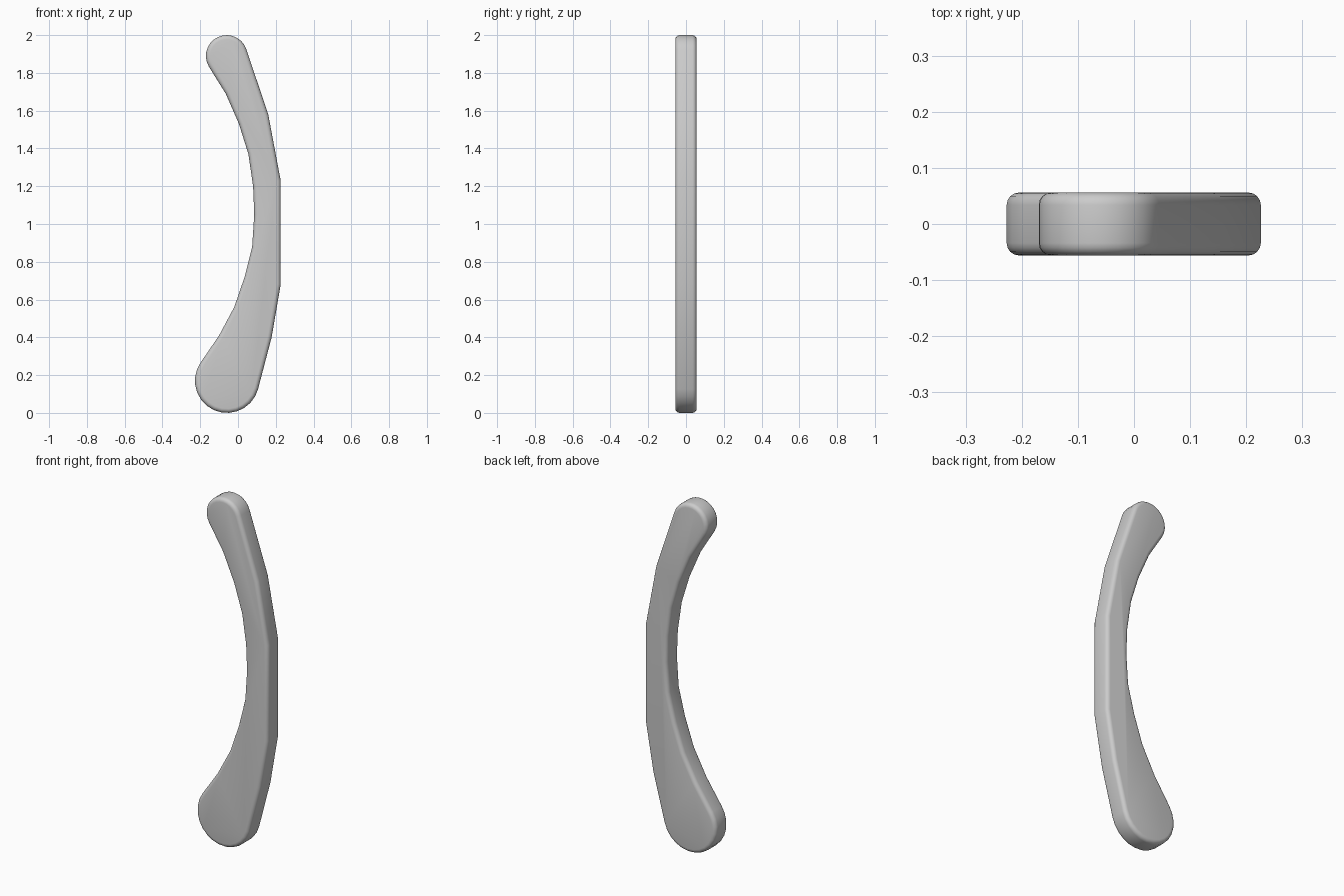
import bpy, bmesh, math

cube = bpy.data.objects.get("Cube")
if cube:
    bpy.data.objects.remove(cube, do_unlink=True)


def arc(cx, cz, r, start, end, steps):
    angles = [math.radians(start + (end - start) * i / steps) for i in range(steps + 1)]
    return [(cx + r * math.cos(a), cz + r * math.sin(a)) for a in angles]


# Outline: wide rounded foot, faceted outer edge, small rounded tip, concave inner edge
foot = arc(-0.058, 0.17, 0.17, 145, 345, 14)
outer = [(0.178, 0.40), (0.226, 0.68), (0.226, 1.23), (0.16, 1.58)]
tip = arc(-0.06, 1.89, 0.11, 18, 212, 14)
inner = [(-0.065, 1.69), (0.005, 1.53), (0.055, 1.37), (0.08, 1.20), (0.086, 1.05),
         (0.075, 0.88), (0.035, 0.72), (-0.02, 0.56), (-0.10, 0.41)]
outline = foot + outer + tip + inner

# Curved handle: flat outline given thickness
bm = bmesh.new()
front = bm.faces.new([bm.verts.new((x, -0.056, z)) for x, z in outline])
back = bmesh.ops.extrude_face_region(bm, geom=[front], use_keep_orig=True)["geom"]
bmesh.ops.translate(bm, vec=(0, 0.112, 0),
                    verts=[v for v in back if isinstance(v, bmesh.types.BMVert)])
bmesh.ops.recalc_face_normals(bm, faces=bm.faces)
mesh = bpy.data.meshes.new("curved_handle")
bm.to_mesh(mesh)
bm.free()
handle = bpy.data.objects.new("curved_handle", mesh)
bpy.context.collection.objects.link(handle)

# Plain grey finish
grey = bpy.data.materials.new("plain_grey")
grey.use_nodes = True
colour = (0.6, 0.6, 0.6, 1)
grey.diffuse_color = colour
grey.node_tree.nodes["Principled BSDF"].inputs["Base Color"].default_value = colour
mesh.materials.append(grey)

# Rounded rims on the front and back
bevel = handle.modifiers.new("rounded_rim", "BEVEL")
bevel.width = 0.022
bevel.segments = 4
bevel.limit_method = "ANGLE"
bevel.angle_limit = math.radians(60)

bpy.ops.object.select_all(action="DESELECT")
handle.select_set(True)
bpy.context.view_layer.objects.active = handle
bpy.ops.object.modifier_apply(modifier=bevel.name)
bpy.ops.object.shade_smooth_by_angle(angle=math.radians(30))
